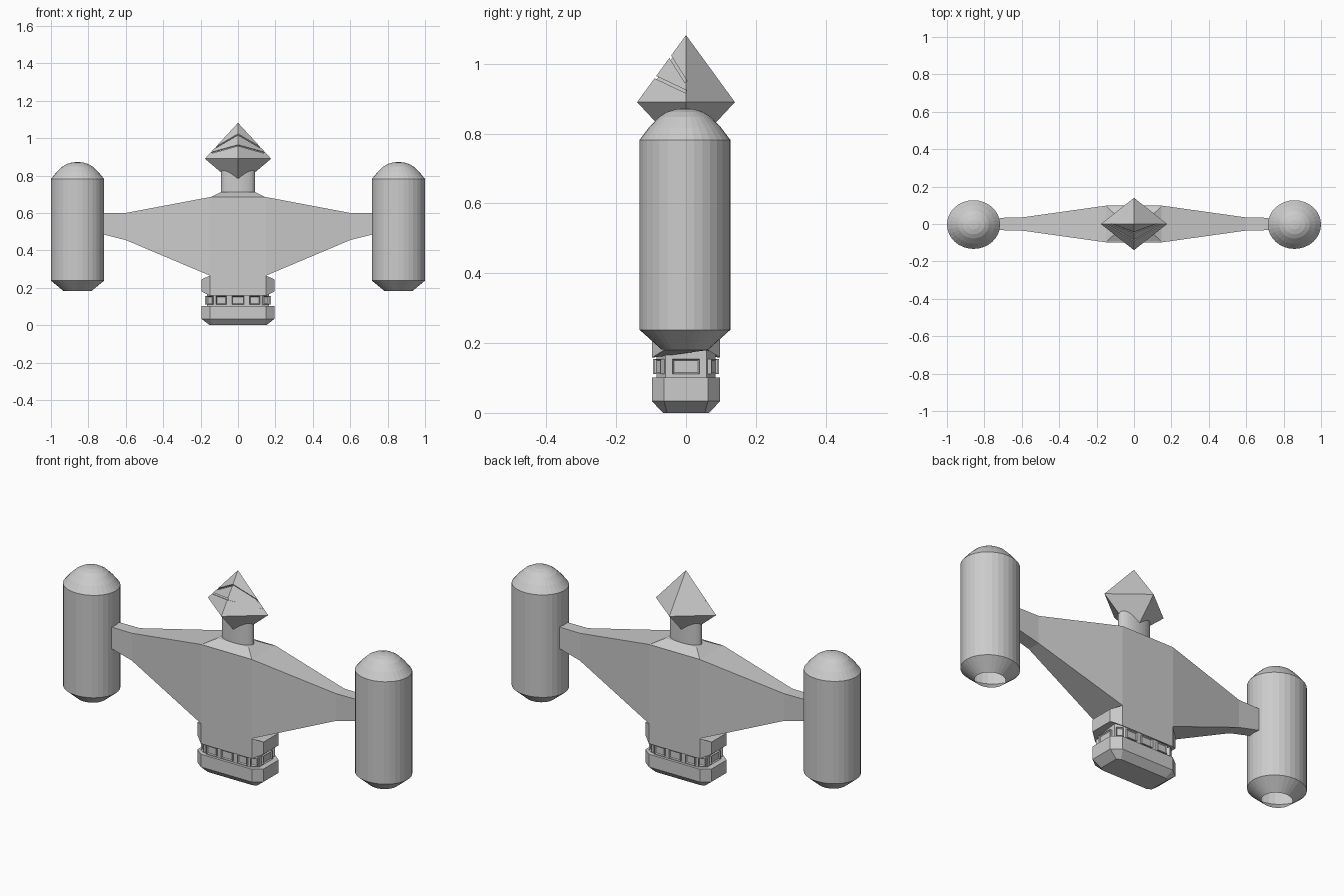
import bpy, bmesh, math
from mathutils import Matrix, Vector

cube = bpy.data.objects.get("Cube")
if cube:
    bpy.data.objects.remove(cube, do_unlink=True)

grey = bpy.data.materials.new("plain grey")
grey.use_nodes = True
grey.diffuse_color = (0.6, 0.6, 0.6, 1)
grey.node_tree.nodes["Principled BSDF"].inputs["Base Color"].default_value = (0.6, 0.6, 0.6, 1)


def make(name, bm):
    bmesh.ops.recalc_face_normals(bm, faces=bm.faces)
    me = bpy.data.meshes.new(name)
    bm.to_mesh(me)
    bm.free()
    me.materials.append(grey)
    ob = bpy.data.objects.new(name, me)
    bpy.context.collection.objects.link(ob)
    return ob


def loft(name, rings, cap_start=True, cap_end=True):
    """Skin a list of equal-length point rings."""
    bm = bmesh.new()
    loops = [[bm.verts.new(p) for p in r] for r in rings]
    n = len(loops[0])
    for a, b in zip(loops, loops[1:]):
        for i in range(n):
            j = (i + 1) % n
            bm.faces.new((a[i], a[j], b[j], b[i]))
    if cap_start:
        bm.faces.new(loops[0][::-1])
    if cap_end:
        bm.faces.new(loops[-1])
    return make(name, bm)


def ellipse(cx, cy, rx, ry, z, n=32):
    return [(cx + rx * math.cos(2 * math.pi * i / n),
             cy + ry * math.sin(2 * math.pi * i / n), z) for i in range(n)]


def octagon(hx, hy, cx, cy, z_front, z_side=None):
    """Rectangle with cut corners; side corners may sit at another height."""
    zs = z_front if z_side is None else z_side
    q = [(hx, hy - cy, zs), (hx - cx, hy, z_front)]
    left = [(-x, y, z) for x, y, z in q[::-1]]
    back = q + left
    return back + [(-x, -y, z) for x, y, z in back]


# Hull: tapered wings around a thick middle
sections = [(0.72, 0.033, 0.485, 0.60), (0.60, 0.035, 0.455, 0.60), (0.15, 0.098, 0.265, 0.685)]
stations = [(-x, *s) for x, *s in sections] + sections[::-1]
loft("hull", [[(x, -h, lo), (x, h, lo), (x, h, hi), (x, -h, hi)] for x, h, lo, hi in stations])

# Sloped shoulder and flat oval neck
loft("shoulder", [[(x * sx, y * sy, z) for sx, sy in ((1, 1), (-1, 1), (-1, -1), (1, -1))]
                  for x, y, z in ((0.15, 0.098, 0.683), (0.092, 0.042, 0.712))])
loft("neck", [ellipse(0, 0, 0.09, 0.04, z) for z in (0.70, 0.84)])

# Side tanks, open underneath
tank = [(0.52, 0.182), (1, 0.238), (1, 0.782), (0.79, 0.818), (0.57, 0.848),
        (0.40, 0.862), (0.2, 0.870), (0.04, 0.872)]
for side, sx in (("left", 1), ("right", -1)):
    loft(side + "_tank", [ellipse(sx * 0.858, -0.003, 0.142 * r, 0.13 * r, z) for r, z in tank],
         cap_start=False)


# Head: double pyramid with two slits across its front
def double_pyramid(name, s):
    bm = bmesh.new()
    mid = [bm.verts.new((x * s, y * s, 0.89))
           for x, y in ((0.177, 0), (0, 0.14), (-0.177, 0), (0, -0.14))]
    for dz in (0.192, -0.15):
        tip = bm.verts.new((0, 0, 0.89 + dz * s))
        for i in range(4):
            bm.faces.new((mid[i], mid[(i + 1) % 4], tip))
    return make(name, bm)


head = double_pyramid("head", 1.0)
double_pyramid("head_core", 0.94)
for i, (z_side, y_ridge, z_ridge) in enumerate(((0.92, 0.095, 0.965), (0.948, 0.045, 1.02))):
    tilt = math.atan2(z_ridge - z_side, y_ridge)
    bm = bmesh.new()
    bmesh.ops.create_cube(bm, size=1, matrix=Matrix.Translation((0, 0, z_side))
                          @ Matrix.Rotation(-tilt, 4, 'X')
                          @ Matrix.Translation((0, -0.15, 0))
                          @ Matrix.Diagonal((0.6, 0.3, 0.008, 1)))
    cutter = make("slit_cutter_%d" % (i + 1), bm)
    cutter.hide_render = True
    cutter.hide_set(True)
    cutter.display_type = 'WIRE'
    mod = head.modifiers.new("slit", 'BOOLEAN')
    mod.operation = 'DIFFERENCE'
    mod.solver = 'EXACT'
    mod.object = cutter
# Apply the cuts and drop the cutters
bpy.context.view_layer.update()
cut = bpy.data.meshes.new_from_object(head.evaluated_get(bpy.context.evaluated_depsgraph_get()))
head.modifiers.clear()
head.data = cut
for ob in [o for o in bpy.data.objects if o.name.startswith("slit_cutter")]:
    bpy.data.objects.remove(ob, do_unlink=True)

# Cabin: collar, window band and lower block with a bevelled underside
loft("cabin_collar", [octagon(0.195, 0.098, 0.045, 0.035, 0.158, 0.18),
                      octagon(0.195, 0.098, 0.045, 0.035, 0.265, 0.245)])
loft("window_band", [octagon(0.165, 0.084, 0.04, 0.025, z) for z in (0.08, 0.20)])
loft("cabin_base", [octagon(0.152, 0.066, 0.02, 0.012, 0.0),
                    octagon(0.195, 0.098, 0.045, 0.035, 0.034),
                    octagon(0.195, 0.098, 0.045, 0.035, 0.102)])


# Framed windows around the band
def window(name, x, y, angle, width):
    bm = bmesh.new()
    bmesh.ops.create_cube(bm, size=1, matrix=Matrix.Diagonal((width, 0.022, 0.044, 1)))
    bm.normal_update()
    face = [f for f in bm.faces if f.normal.y < -0.9]
    bmesh.ops.inset_region(bm, faces=face, thickness=0.006, depth=0)
    bmesh.ops.translate(bm, verts=face[0].verts, vec=Vector((0, 0.006, 0)))
    bm.transform(Matrix.Translation((x, y, 0.133)) @ Matrix.Rotation(angle, 4, 'Z'))
    make(name, bm)


for half, turn in (("front", 0), ("back", math.pi)):
    spin = Matrix.Rotation(turn, 3, 'Z')
    corner = math.atan2(0.04, 0.025)
    spots = [(-0.09, -0.084, 0, 0.055), (0, -0.084, 0, 0.065), (0.09, -0.084, 0, 0.055),
             (0.147, -0.073, math.pi / 2 - corner, 0.034),
             (-0.147, -0.073, corner - math.pi / 2, 0.034),
             (0.165, 0, math.pi / 2, 0.078)]
    for i, (x, y, a, w) in enumerate(spots):
        p = spin @ Vector((x, y, 0))
        window("%s_window_%d" % (half, i + 1), p.x, p.y, a + turn, w)
